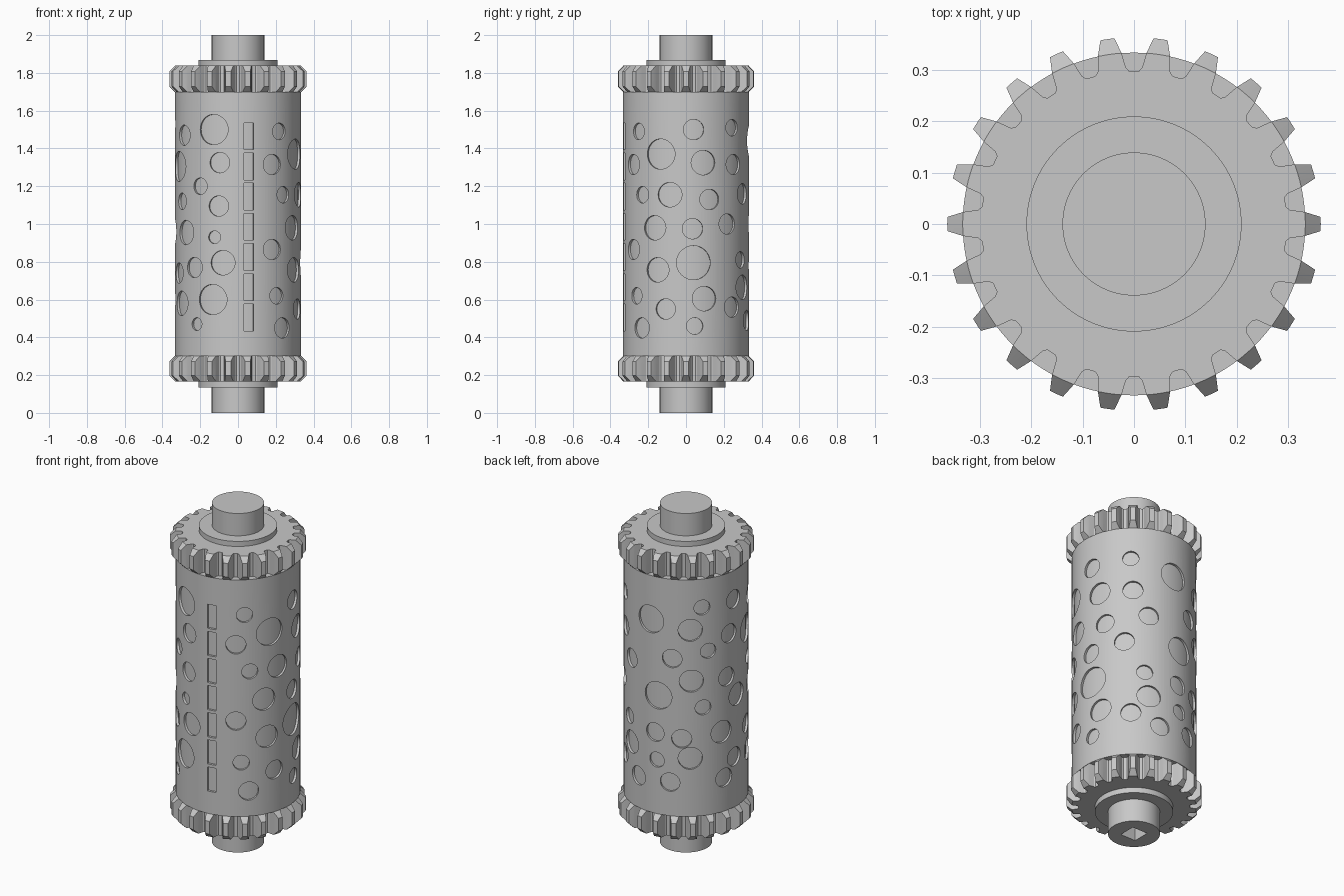
import bpy
import bmesh
from math import cos, sin, radians
from mathutils import Matrix

cube = bpy.data.objects.get("Cube")
if cube:
    bpy.data.objects.remove(cube, do_unlink=True)

metal = bpy.data.materials.new("grey_metal")
metal.use_nodes = True
GREY = (0.58, 0.58, 0.58, 1)
metal.diffuse_color = GREY
metal.node_tree.nodes["Principled BSDF"].inputs["Base Color"].default_value = GREY

RADIUS = 0.333
RECESS = 0.013
MIDDLE = 1.0


def make_object(name, bm):
    bmesh.ops.recalc_face_normals(bm, faces=bm.faces)
    mesh = bpy.data.meshes.new(name)
    bm.to_mesh(mesh)
    bm.free()
    mesh.materials.append(metal)
    obj = bpy.data.objects.new(name, mesh)
    bpy.context.collection.objects.link(obj)
    return obj


def activate(obj):
    bpy.ops.object.select_all(action='DESELECT')
    obj.select_set(True)
    bpy.context.view_layer.objects.active = obj


def smooth(obj):
    activate(obj)
    bpy.ops.object.shade_smooth_by_angle(angle=radians(25))


def add_cylinder(bm, radius, depth, matrix, segments, top=None):
    bmesh.ops.create_cone(bm, cap_ends=True, segments=segments, radius1=radius,
                          radius2=radius if top is None else top,
                          depth=depth, matrix=matrix)


def cylinder(name, radius, low, high, segments=128):
    bm = bmesh.new()
    place = Matrix.Translation((0, 0, (low + high) / 2))
    add_cylinder(bm, radius, high - low, place, segments)
    return make_object(name, bm)


def boolean(obj, cutter, operation):
    cutter.hide_render = True
    mod = obj.modifiers.new("cut", 'BOOLEAN')
    mod.operation = operation
    mod.solver = 'EXACT'
    mod.object = cutter
    activate(obj)
    bpy.ops.object.modifier_apply(modifier=mod.name)
    bpy.data.objects.remove(cutter, do_unlink=True)


def on_surface(angle, z):
    """Frame at the drum surface whose x axis points outward."""
    return (Matrix.Rotation(radians(angle), 4, 'Z')
            @ Matrix.Translation((RADIUS + 0.03, 0, z)))


# Round recesses: radius -> (angle around the drum, height)
recesses = {
    0.034: [(-112, 0.93), (-131, 0.47)],
    0.044: [(-127, 1.2), (-153, 1.12), (-49, 1.49), (-44, 1.155), (-52, 0.62),
            (47, 1.51), (60, 0.81), (8, 0.46), (140, 1.53), (146, 1.27),
            (141, 0.94), (97, 0.62)],
    0.054: [(-107, 1.325), (-108, 1.095), (-134, 0.77), (-149, 1.47),
            (-160, 0.74), (-57, 1.315), (-57, 0.865), (-45, 0.45),
            (-19, 0.55), (7, 1.5), (49, 1.315), (22, 1.13), (64, 1.16),
            (6, 0.975), (41, 1.0), (47, 0.56), (75, 0.49), (175, 1.53),
            (169, 1.34), (112, 1.23), (166, 1.09), (95, 0.78), (121, 0.76),
            (176, 0.6), (110, 0.5), (163, 0.5)],
    0.065: [(-104, 0.795), (-146, 0.955), (-154, 0.58), (-30, 0.98),
            (-27, 0.757), (16, 1.325), (-15, 1.155), (64, 0.665), (17, 0.605),
            (129, 1.4), (130, 1.1), (180, 0.96), (160, 0.775), (129, 0.645)],
    0.08: [(-113, 1.5), (-114, 0.6), (-160, 1.305), (-24, 1.37), (90, 1.44),
           (98, 1.0)],
    0.09: [(7, 0.795)],
}
cut_bm = bmesh.new()
for radius, spots in recesses.items():
    for angle, z in spots:
        add_cylinder(cut_bm, radius, 0.12,
                     on_surface(angle, z) @ Matrix.Rotation(radians(90), 4, 'Y'), 40)

# Column of slots on the front
for i in range(7):
    place = on_surface(-80, 0.505 + 0.16 * i) @ Matrix.Diagonal((0.12, 0.05, 0.142, 1))
    bmesh.ops.create_cube(cut_bm, size=1, matrix=place)

# Drum: pierced sleeve over a slightly smaller core
sleeve = cylinder("drum_sleeve", RADIUS, 0.302, 1.698)
boolean(sleeve, make_object("recess_cutter", cut_bm), 'DIFFERENCE')
smooth(sleeve)
smooth(cylinder("drum_core", RADIUS - RECESS, 0.31, 1.69))

# Gears: toothed prism trimmed by a bevelled disc
TEETH = 22
half_tooth = [(6.4, 0.297), (5.2, 0.304), (4.0, 0.333), (1.8, 0.37)]
tooth = [(-a, r) for a, r in half_tooth] + half_tooth[::-1]
BEVEL = 0.03


def gear(name, low, high):
    bm = bmesh.new()
    ring = []
    for i in range(TEETH):
        for a, r in tooth:
            t = radians(a + 360 * i / TEETH)
            ring.append(bm.verts.new((r * cos(t), r * sin(t), low - 0.05)))
    face = bm.faces.new(ring)
    grown = bmesh.ops.extrude_face_region(bm, geom=[face])["geom"]
    bmesh.ops.translate(bm, vec=(0, 0, high - low + 0.1),
                        verts=[v for v in grown if isinstance(v, bmesh.types.BMVert)])
    obj = make_object(name, bm)

    blank = bmesh.new()
    levels = [(low, RADIUS), (low + BEVEL, 0.363), (high - BEVEL, 0.363), (high, RADIUS)]
    rings = [[blank.verts.new((r * cos(radians(3 * k)), r * sin(radians(3 * k)), z))
              for k in range(120)] for z, r in levels]
    for a, b in zip(rings, rings[1:]):
        for k in range(120):
            n = (k + 1) % 120
            blank.faces.new((a[k], a[n], b[n], b[k]))
    blank.faces.new(rings[0])
    blank.faces.new(rings[-1])
    boolean(obj, make_object("gear_blank", blank), 'INTERSECT')
    smooth(obj)


gear("lower_gear", 0.167, 0.302)
gear("upper_gear", 1.698, 1.838)

# Collars and shaft
smooth(cylinder("lower_collar", 0.209, 0.135, 0.2))
smooth(cylinder("upper_collar", 0.209, 1.8, 1.868))
shaft = cylinder("shaft", 0.139, 0, 2)

# Square drive socket in the underside of the shaft
socket = bmesh.new()
bmesh.ops.create_cube(socket, size=1, matrix=Matrix.Diagonal((0.1, 0.1, 0.3, 1)))
boolean(shaft, make_object("socket_cutter", socket), 'DIFFERENCE')
smooth(shaft)
